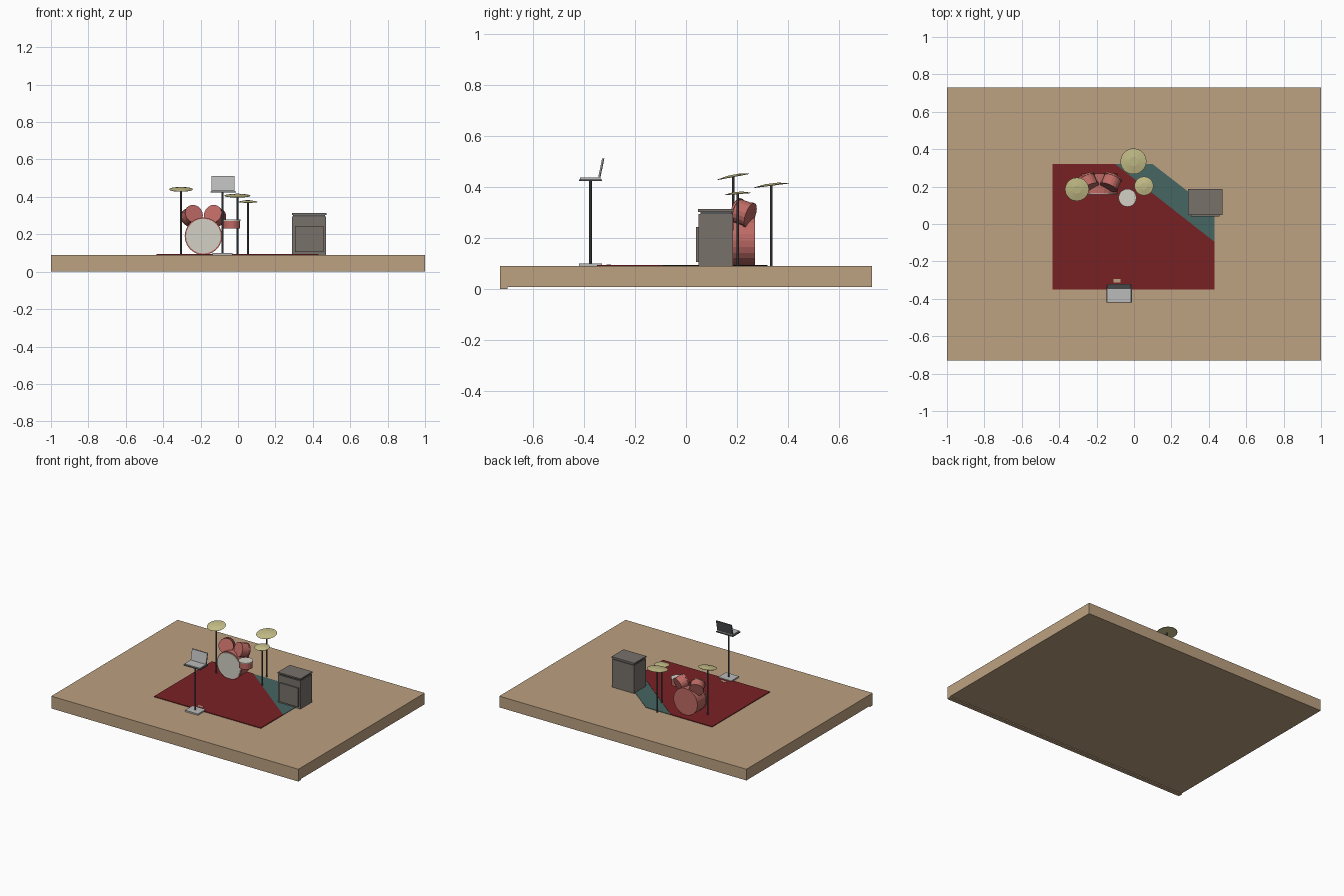
import bpy, bmesh, math
from mathutils import Vector

if "Cube" in bpy.data.objects:
    bpy.data.objects.remove(bpy.data.objects["Cube"])


def material(name, r, g, b):
    m = bpy.data.materials.new(name)
    lin = [((c / 255 + 0.055) / 1.055) ** 2.4 for c in (r, g, b)]
    m.diffuse_color = (*lin, 1)
    m.use_nodes = True
    m.node_tree.nodes["Principled BSDF"].inputs["Base Color"].default_value = m.diffuse_color
    return m


WOOD = material("stage wood", 188, 161, 129)
RED = material("rug red", 121, 33, 36)
TEAL = material("rug teal", 69, 102, 98)
SHELL = material("drum shell", 190, 106, 100)
HEAD = material("drum head", 211, 209, 197)
BRASS = material("cymbal brass", 200, 193, 138)
SILVER = material("silver", 186, 187, 186)
DARK = material("dark metal", 84, 86, 88)
AMP = material("amp grey", 120, 113, 107)
TOP = 0.09  # stage floor height


def finish(name, bm, mat):
    me = bpy.data.meshes.new(name)
    bmesh.ops.recalc_face_normals(bm, faces=bm.faces)
    bm.to_mesh(me)
    bm.free()
    me.materials.append(mat)
    ob = bpy.data.objects.new(name, me)
    bpy.context.collection.objects.link(ob)
    return ob


def box(name, mat, x0, x1, y0, y1, z0, z1):
    bm = bmesh.new()
    bmesh.ops.create_cube(bm, size=1)
    for v in bm.verts:
        v.co = ((x0 + x1) / 2 + v.co.x * (x1 - x0),
                (y0 + y1) / 2 + v.co.y * (y1 - y0),
                (z0 + z1) / 2 + v.co.z * (z1 - z0))
    return finish(name, bm, mat)


def prism(name, mat, pts, direction):
    """Extrude a flat outline along a vector."""
    bm = bmesh.new()
    f = bm.faces.new([bm.verts.new(p) for p in pts])
    ext = bmesh.ops.extrude_face_region(bm, geom=[f], use_keep_orig=True)
    vs = [e for e in ext["geom"] if isinstance(e, bmesh.types.BMVert)]
    bmesh.ops.translate(bm, verts=vs, vec=direction)
    return finish(name, bm, mat)


def rod(name, mat, a, b, r, sides=20, r2=None):
    """Cylinder or cone between two points."""
    a, b = Vector(a), Vector(b)
    bm = bmesh.new()
    bmesh.ops.create_cone(bm, cap_ends=True, segments=sides, radius1=r,
                          radius2=r if r2 is None else r2, depth=(b - a).length)
    ob = finish(name, bm, mat)
    ob.rotation_mode = 'QUATERNION'
    ob.rotation_quaternion = (b - a).to_track_quat('Z', 'Y')
    ob.location = (a + b) / 2
    return ob


# Stage with a thin strip under its front edge
box("stage", WOOD, -1, 1, -0.73, 0.73, 0.008, TOP)
box("stage_front_strip", WOOD, -1, 1, -0.73, -0.70, 0, 0.008)

# Rug: red field, diagonal teal band
prism("rug_red", RED, [(x, y, 0.088) for x, y in
      ((-0.435, -0.35), (0.43, -0.35), (0.43, -0.095), (-0.10, 0.32), (-0.435, 0.32))],
      (0, 0, 0.007))
prism("rug_teal", TEAL, [(x, y, 0.088) for x, y in
      ((0.43, -0.095), (0.43, 0.065), (0.10, 0.32), (-0.10, 0.32))], (0, 0, 0.005))
box("rug_gap", WOOD, -0.11, -0.072, -0.312, -0.295, 0.09, 0.096)

# Bass drum with front hoop and head
rod("bass_drum", SHELL, (-0.185, 0.17, 0.19), (-0.185, 0.27, 0.19), 0.097, 24)
rod("bass_drum_hoop", SHELL, (-0.185, 0.163, 0.19), (-0.185, 0.175, 0.19), 0.10, 24)
rod("bass_drum_head", HEAD, (-0.185, 0.159, 0.19), (-0.185, 0.165, 0.19), 0.093, 24)

# Two toms fanned on top, heads facing the front and slightly up
for side, label in ((-1, "left"), (1, "right")):
    face = Vector((-0.185 + side * 0.05, 0.196, 0.309))
    back = Vector((side * 0.38, 0.87, -0.31)).normalized()
    rod("tom_" + label, SHELL, face, face + back * 0.065, 0.048, 18)
    for t in (0.0, 0.056):
        rod("tom_hoop_" + label, SHELL, face + back * t,
            face + back * (t + 0.009), 0.051, 18)
    rod("tom_post_" + label, DARK, (-0.185 + side * 0.02, 0.23, 0.27),
        face + back * 0.04, 0.005, 8)

# Snare drum
rod("snare_drum", SHELL, (-0.035, 0.14, 0.23), (-0.035, 0.14, 0.275), 0.046, 20)
rod("snare_head", HEAD, (-0.035, 0.14, 0.272), (-0.035, 0.14, 0.278), 0.048, 20)

# Cymbals: shallow tilted cones on thin stands
for label, x, y, z, r, slope in (("crash", -0.305, 0.185, 0.443, 0.064, 0.19),
                                 ("ride", -0.003, 0.335, 0.409, 0.070, 0.13),
                                 ("hihat", 0.053, 0.203, 0.376, 0.051, 0.08)):
    n = Vector((0, -slope, 1)).normalized()
    p = Vector((x, y, z))
    rod(label + "_cymbal", BRASS, p - n * 0.002, p + n * 0.005, r, 20, r * 0.35)
    rod(label + "_underside", BRASS, p - n * 0.004, p - n * 0.002, r * 0.97, 20, r)
    rod(label + "_stand", DARK, (x, y, TOP), (x, y, z), 0.005, 8)

# Amplifier cabinet: body, recessed neck, lid and speaker panel
box("amp_body", AMP, 0.29, 0.47, 0.05, 0.185, TOP, 0.295)
box("amp_neck", DARK, 0.295, 0.465, 0.056, 0.18, 0.295, 0.303)
box("amp_lid", AMP, 0.288, 0.472, 0.048, 0.187, 0.303, 0.313)
box("amp_panel", AMP, 0.305, 0.458, 0.04, 0.05, 0.105, 0.243)

# Laptop stand
box("stand_base", SILVER, -0.135, -0.03, -0.42, -0.33, TOP, 0.10)
rod("stand_pole", DARK, (-0.083, -0.375, 0.095), (-0.083, -0.375, 0.426), 0.006, 10)
box("stand_tray", DARK, -0.148, -0.012, -0.42, -0.33, 0.424, 0.430)

# Laptop: keyboard half, light screen and dark back
box("laptop_base", SILVER, -0.142, -0.018, -0.416, -0.335, 0.430, 0.437)
for name, mat, dy, thick in (("laptop_screen", SILVER, 0, 0.004),
                             ("laptop_back", DARK, 0.004, 0.005)):
    prism(name, mat, [(-0.142, -0.345 + dy, 0.435), (-0.018, -0.345 + dy, 0.435),
                      (-0.018, -0.329 + dy, 0.512), (-0.142, -0.329 + dy, 0.512)],
          (0, thick, 0))
